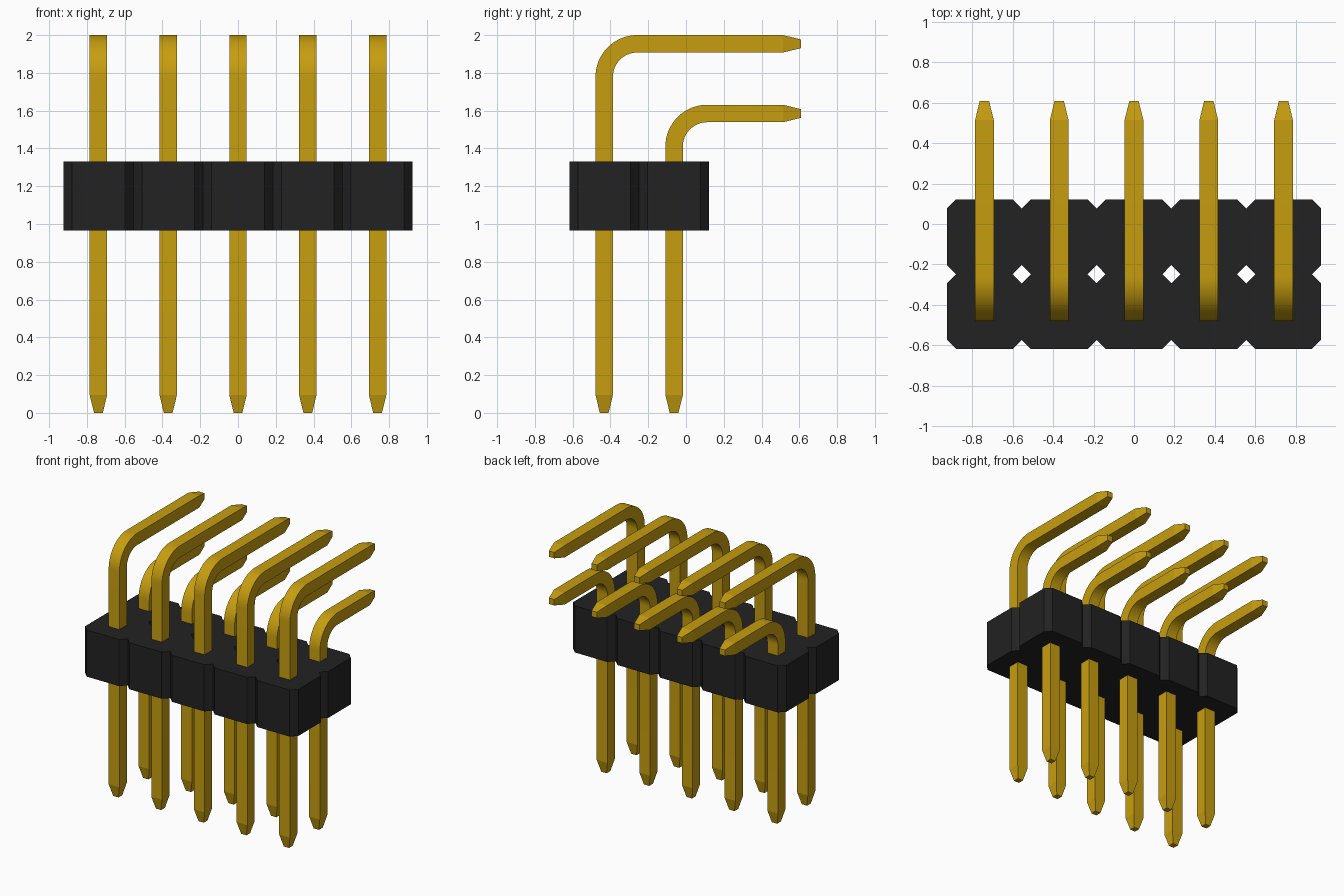
import bpy, bmesh, math

cube = bpy.data.objects.get("Cube")
if cube:
    bpy.data.objects.remove(cube)

PITCH = 0.3695
COLUMNS = 5
ROW_Y = {"front": -0.433, "back": -0.063}
ARM_Z = {"front": 1.954, "back": 1.585}
HALF, TIP_HALF, TIP_LEN = 0.0462, 0.023, 0.095
BEND_R, BEND_STEPS = 0.175, 16
END_Y = 0.608


def make_material(name, color):
    mat = bpy.data.materials.new(name)
    mat.use_nodes = True
    mat.diffuse_color = color
    mat.node_tree.nodes["Principled BSDF"].inputs["Base Color"].default_value = color
    return mat


def make_object(name, bm, mat):
    bmesh.ops.recalc_face_normals(bm, faces=bm.faces[:])
    mesh = bpy.data.meshes.new(name)
    bm.to_mesh(mesh)
    bm.free()
    mesh.materials.append(mat)
    obj = bpy.data.objects.new(name, mesh)
    bpy.context.collection.objects.link(obj)
    return obj


gold = make_material("gold", (0.57, 0.34, 0.005, 1))
black = make_material("black plastic", (0.016, 0.016, 0.016, 1))


# Housing: chamfered square cells joined edge to edge, then extruded upward
def build_housing():
    bm = bmesh.new()
    h, c = PITCH / 2, PITCH / 2 - 0.045
    octagon = [(h, -c), (h, c), (c, h), (-c, h), (-h, c), (-h, -c), (-c, -h), (c, -h)]
    for i in range(COLUMNS):
        for y in ROW_Y.values():
            x = (i - (COLUMNS - 1) / 2) * PITCH
            bm.faces.new([bm.verts.new((x + u, y + v, 0.965)) for u, v in octagon])
    bmesh.ops.remove_doubles(bm, verts=bm.verts[:], dist=0.002)
    result = bmesh.ops.extrude_face_region(bm, geom=bm.faces[:])
    top = [g for g in result["geom"] if isinstance(g, bmesh.types.BMVert)]
    bmesh.ops.translate(bm, verts=top, vec=(0, 0, 0.365))
    return make_object("housing", bm, black)


# Pin: square section swept up, round a right-angle bend and back, tapered at both ends
def build_pin(name, x, y, arm_z):
    path = [(y, 0, 0, TIP_HALF), (y, TIP_LEN, 0, HALF)]
    for k in range(BEND_STEPS + 1):
        a = math.pi / 2 * k / BEND_STEPS
        path.append((y + BEND_R * (1 - math.cos(a)),
                     arm_z - BEND_R + BEND_R * math.sin(a), a, HALF))
    path += [(END_Y - TIP_LEN, arm_z, math.pi / 2, HALF),
             (END_Y, arm_z, math.pi / 2, TIP_HALF)]
    bm = bmesh.new()
    rings = []
    for py, pz, a, r in path:
        rings.append([bm.verts.new((x + u * r, py + v * r * math.cos(a),
                                    pz - v * r * math.sin(a)))
                      for u, v in ((-1, -1), (1, -1), (1, 1), (-1, 1))])
    for lo, hi in zip(rings, rings[1:]):
        for j in range(4):
            n = (j + 1) % 4
            bm.faces.new((lo[j], lo[n], hi[n], hi[j]))
    bm.faces.new(rings[0])
    bm.faces.new(rings[-1])
    return make_object(name, bm, gold)


build_housing()
pins = [build_pin(f"{row}_pin_{i + 1}", (i - (COLUMNS - 1) / 2) * PITCH, ROW_Y[row], ARM_Z[row])
        for row in ROW_Y for i in range(COLUMNS)]

# Smooth bends, crisp edges and tapers
bpy.ops.object.select_all(action="DESELECT")
for pin in pins:
    pin.select_set(True)
bpy.context.view_layer.objects.active = pins[0]
bpy.ops.object.shade_smooth_by_angle(angle=math.radians(10))
